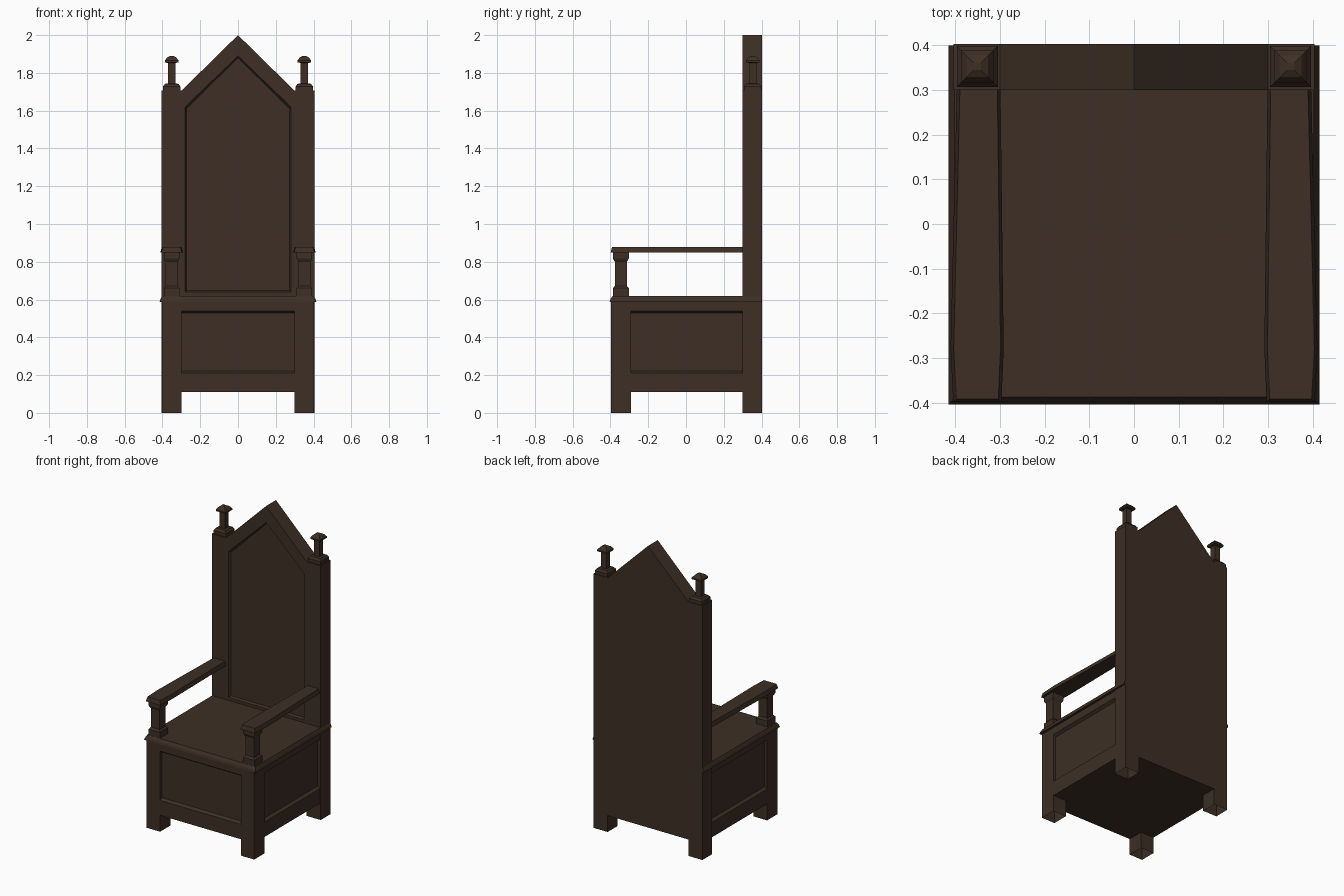
import bpy, bmesh

if "Cube" in bpy.data.objects:
    bpy.data.objects.remove(bpy.data.objects["Cube"])

wood = bpy.data.materials.new("dark brown wood")
wood.diffuse_color = (0.047, 0.028, 0.018, 1)
wood.use_nodes = True
wood.node_tree.nodes["Principled BSDF"].inputs["Base Color"].default_value = wood.diffuse_color


def loft(name, loops, cap_start=True, cap_end=True):
    """Join matching point loops with quads and cap the ends."""
    bm = bmesh.new()
    rings = [[bm.verts.new(p) for p in loop] for loop in loops]
    n = len(rings[0])
    for a, b in zip(rings, rings[1:]):
        for i in range(n):
            j = (i + 1) % n
            bm.faces.new((a[i], a[j], b[j], b[i]))
    if cap_start:
        bm.faces.new(rings[0])
    if cap_end:
        bm.faces.new(rings[-1])
    bmesh.ops.recalc_face_normals(bm, faces=bm.faces[:])
    mesh = bpy.data.meshes.new(name)
    bm.to_mesh(mesh)
    bm.free()
    mesh.materials.append(wood)
    obj = bpy.data.objects.new(name, mesh)
    bpy.context.collection.objects.link(obj)
    return obj


def rect(x0, x1, y0, y1, z):
    return [(x0, y0, z), (x1, y0, z), (x1, y1, z), (x0, y1, z)]


def box(name, x0, x1, y0, y1, z0, z1, bottom=True):
    return loft(name, [rect(x0, x1, y0, y1, z0), rect(x0, x1, y0, y1, z1)], bottom)


def square_turning(name, cx, cy, steps):
    """Square post built from (half width, height) steps."""
    return loft(name, [rect(cx - h, cx + h, cy - h, cy + h, z) for h, z in steps])


def gable(half, bottom, shoulder, apex, y):
    return [(-half, y, bottom), (half, y, bottom), (half, y, shoulder),
            (0, y, apex), (-half, y, shoulder)]


# Rail and recessed panel cross-section: (depth, height)
PANEL = [(0, .11), (0, .21), (.018, .222), (.018, .528), (0, .54), (0, .59),
         (.1, .59), (.1, .11)]
FRONT, SIDE, BACK = -.398, .399, .403

# Box base under the seat
loft("front_panel", [[(x, FRONT + d, z) for d, z in PANEL] for x in (-.3, .3)])
box("base_core", -.3, .3, FRONT + .1, .3, .11, .59)

# Seat board with a sloped edge
loft("seat", [rect(-.415, .415, -.404, .4, .588),
              rect(-.411, .411, -.4, .4, .602),
              rect(-.402, .402, -.388, .4, .62)])

# Gabled back board with a recessed front panel
loft("back_board", [gable(.3, .11, 1.705, 2.0, BACK),
                    gable(.3, .11, 1.705, 2.0, .3),
                    gable(.28, .64, 1.62, 1.89, .3),
                    gable(.272, .648, 1.612, 1.88, .315)])

for s, side in ((-1, "left"), (1, "right")):
    # Legs and back posts, open underneath
    xs = sorted((s * .3, s * SIDE))
    box(side + "_front_leg", *xs, FRONT, -.29, 0, .59, False)
    xs = sorted((s * .3, s * .404))
    box(side + "_back_post", *xs, .3, BACK, 0, 1.706, False)

    # Side rails and panel
    loft(side + "_side_panel",
         [[(s * (SIDE - d), y, z) for d, z in PANEL] for y in (-.29, .3)])

    # Finial on the back post
    square_turning(side + "_finial", s * .351, .353, [
        (.046, 1.705), (.046, 1.728), (.036, 1.742), (.02, 1.744), (.02, 1.852),
        (.036, 1.856), (.036, 1.866), (.024, 1.882), (.008, 1.89)])

    # Arm support
    square_turning(side + "_arm_support", s * .351, -.345, [
        (.042, .62), (.042, .66), (.032, .672), (.032, .8), (.036, .806),
        (.042, .818), (.042, .85)])

    # Arm rest, widest near the front
    loft(side + "_arm_rest", [
        [(s * x, y, z) for x, y in (
            (.39 + e, .3), (.404 + e, -.28), (.398 + e, -.392 - e),
            (.304 - e, -.392 - e), (.299 - e, -.28), (.306 - e, .3))]
        for e, z in ((.007, .848), (.005, .858), (0, .877))])
